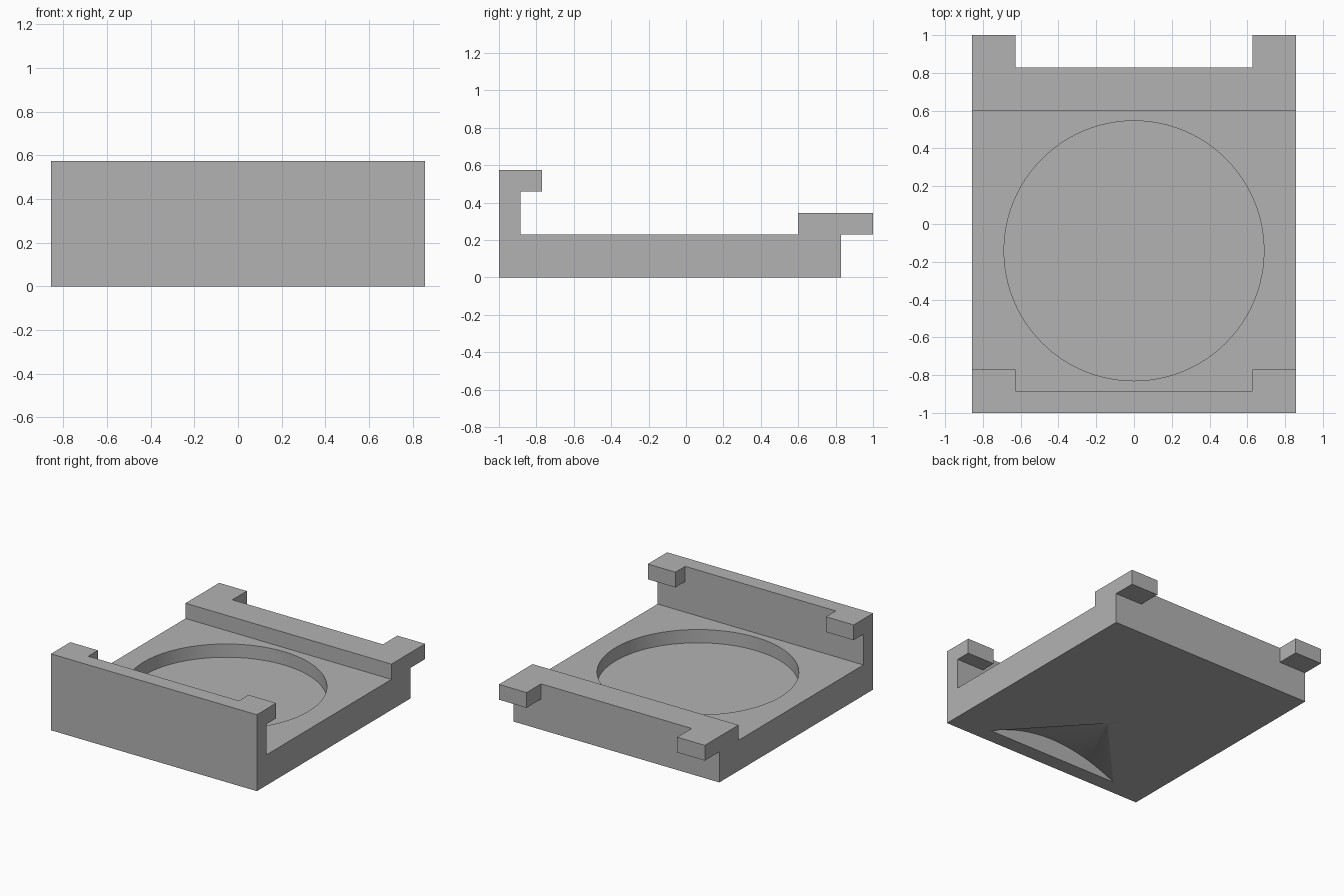
import bpy, bmesh, math

if "Cube" in bpy.data.objects:
    bpy.data.objects.remove(bpy.data.objects["Cube"], do_unlink=True)

HALF_W = 0.857      # half width of the holder
TAB = 0.627         # inner edge of the corner tabs
WALL_Y = -0.885     # inner face of the front wall
BACK_Y = 0.828      # back face of the base
TOP = 0.23          # top of the base
POCKET_Y = -0.142

grey = bpy.data.materials.new("light_grey")
grey.use_nodes = True
colour = (0.45, 0.45, 0.45, 1)
grey.diffuse_color = colour
grey.node_tree.nodes["Principled BSDF"].inputs["Base Color"].default_value = colour


def finish(name, bm):
    bmesh.ops.recalc_face_normals(bm, faces=bm.faces[:])
    mesh = bpy.data.meshes.new(name)
    bm.to_mesh(mesh)
    bm.free()
    mesh.materials.append(grey)
    obj = bpy.data.objects.new(name, mesh)
    bpy.context.collection.objects.link(obj)
    return obj


def prism(name, points, half):
    """Extrude a (y, z) outline across x."""
    bm = bmesh.new()
    face = bm.faces.new([bm.verts.new((-half, y, z)) for y, z in points])
    new = bmesh.ops.extrude_face_region(bm, geom=[face])["geom"]
    moved = [v for v in new if isinstance(v, bmesh.types.BMVert)]
    bmesh.ops.translate(bm, verts=moved, vec=(2 * half, 0, 0))
    return finish(name, bm)


def box_cutter(name, y0, y1, z0, z1):
    return prism(name, [(y0, z0), (y1, z0), (y1, z1), (y0, z1)], TAB)


# Side profile: base, front wall with hook, back lip
holder = prism("holder_base", [
    (-1, 0), (BACK_Y, 0), (BACK_Y, TOP), (1, TOP), (1, 0.345), (0.6, 0.345),
    (0.6, TOP), (WALL_Y, TOP), (WALL_Y, 0.46), (-0.77, 0.46),
    (-0.77, 0.575), (-1, 0.575)], HALF_W)

# Gaps that leave only corner tabs at front and back
cutters = [box_cutter("front_gap_cutter", WALL_Y, -0.7, 0.4, 0.7),
           box_cutter("back_gap_cutter", BACK_Y, 1.1, 0.1, 0.5)]

# Round pocket in the top
bpy.ops.mesh.primitive_cylinder_add(vertices=96, radius=0.688, depth=0.4,
                                    location=(0, POCKET_Y, TOP - 0.1 + 0.2))
pocket = bpy.context.object
pocket.name = "pocket_cutter"
pocket.data.materials.append(grey)
cutters.append(pocket)

# Shallow arched scoop under the base, tapering towards the back
bm = bmesh.new()
steps, half, rise = 24, 0.555, 0.135
arc = []
for i in range(steps + 1):
    t = 2 * i / steps - 1
    arc.append(bm.verts.new((half * t, WALL_Y, rise * (1 - t * t))))
low = [bm.verts.new((s * half, WALL_Y, -0.05)) for s in (1, -1)]
ring = arc + low
tip = bm.verts.new((0, WALL_Y + 0.6, -0.001))
bm.faces.new(ring)
for a, b in zip(ring, ring[1:] + ring[:1]):
    bm.faces.new((a, b, tip))
cutters.append(finish("scoop_cutter", bm))

# Apply the cuts, then remove the cutters
bpy.ops.object.select_all(action="DESELECT")
bpy.context.view_layer.objects.active = holder
holder.select_set(True)
for cutter in cutters:
    cutter.hide_render = True
    mod = holder.modifiers.new(cutter.name, "BOOLEAN")
    mod.operation = "DIFFERENCE"
    mod.solver = "EXACT"
    mod.object = cutter
    bpy.ops.object.modifier_apply(modifier=mod.name)
for cutter in cutters:
    bpy.data.objects.remove(cutter, do_unlink=True)

bpy.ops.object.shade_smooth_by_angle(angle=math.radians(20))
